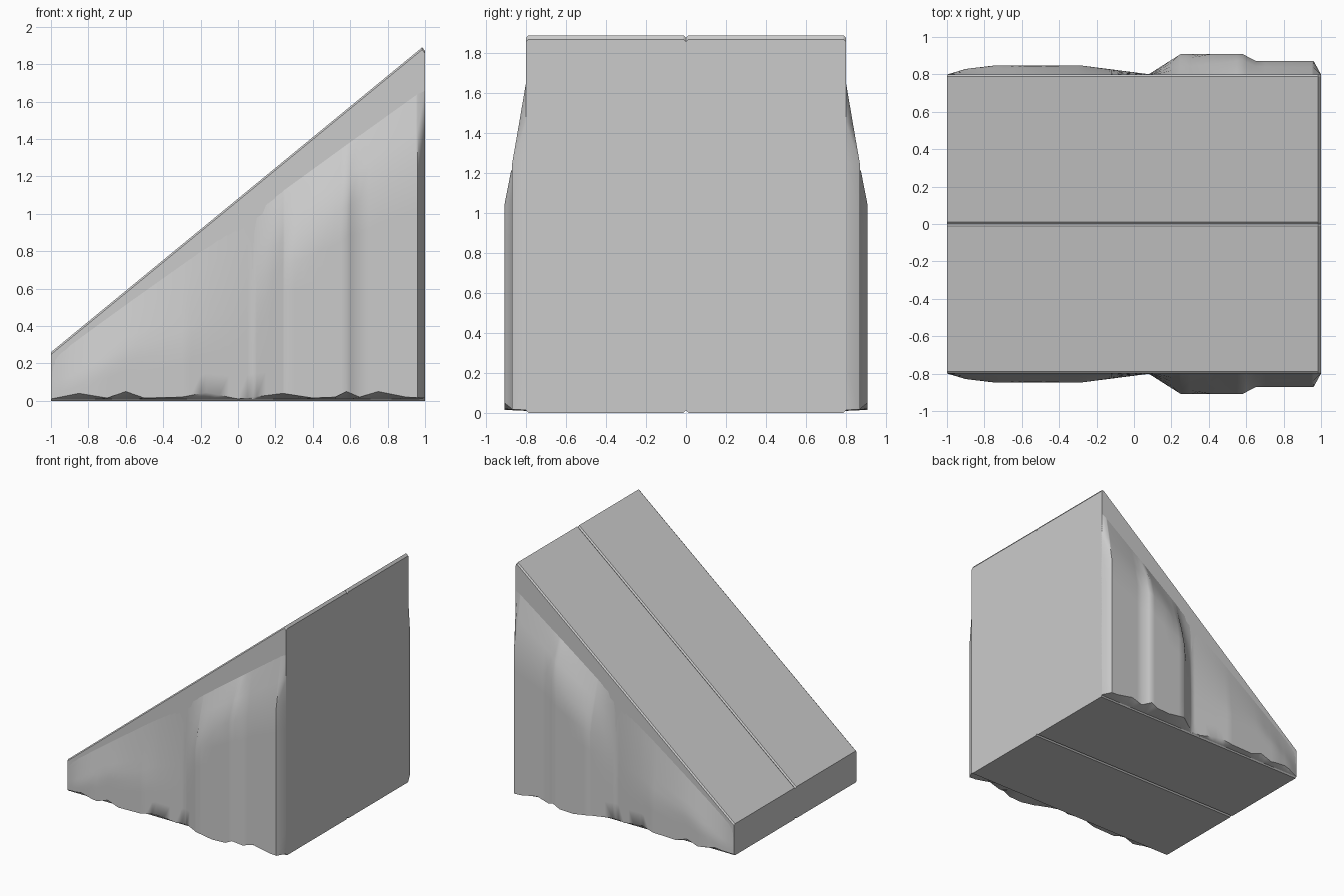
import bpy, bmesh, math

if "Cube" in bpy.data.objects:
    bpy.data.objects.remove(bpy.data.objects["Cube"])


def make_object(name, bm, angle=30):
    bmesh.ops.recalc_face_normals(bm, faces=bm.faces[:])
    mesh = bpy.data.meshes.new(name)
    bm.to_mesh(mesh)
    bm.free()
    ob = bpy.data.objects.new(name, mesh)
    bpy.context.collection.objects.link(ob)
    bpy.ops.object.select_all(action='DESELECT')
    ob.select_set(True)
    bpy.context.view_layer.objects.active = ob
    bpy.ops.object.shade_smooth_by_angle(angle=math.radians(angle))
    return ob


def loft(bm, sections):
    # bridge closed rings of points and cap both ends
    rings = [[bm.verts.new(p) for p in s] for s in sections]
    for a, b in zip(rings, rings[1:]):
        for i in range(len(a)):
            j = (i + 1) % len(a)
            bm.faces.new((a[i], a[j], b[j], b[i]))
    bm.faces.new(rings[0])
    bm.faces.new(rings[-1])


def lerp_table(table, x):
    for (x0, v0), (x1, v1) in zip(table, table[1:]):
        if x <= x1:
            return v0 + (v1 - v0) * (x - x0) / (x1 - x0)
    return table[-1][1]


def ramp_height(x):
    return 0.26 + (x + 1) * 1.63 / 1.985


# Ramp body: wedge profile swept across y, with chamfers and a centre groove
bm = bmesh.new()
C = 0.012
stations = [(-0.8, C), (-0.8 + C, 0), (-C, 0), (0, C), (C, 0), (0.8 - C, 0), (0.8, C)]
loft(bm, [[(-1, y, d), (1, y, d), (1, y, 1.87 - d), (0.985, y, 1.89 - d), (-1, y, 0.26 - d)]
          for y, d in stations])
make_object("ramp_body", bm, 20)

# Packed earth banks on both sides: bulge outline, lower edge, and taper by x
BULGE = [(-1, 0.0), (-0.9, 0.03), (-0.75, 0.048), (-0.28, 0.048), (0.08, 0.002),
         (0.25, 0.11), (0.58, 0.11), (0.65, 0.073), (0.96, 0.073), (1, 0.0)]
LOWER = [(-1, 0.01), (-0.85, 0.04), (-0.7, 0.015), (-0.6, 0.05), (-0.5, 0.015),
         (-0.3, 0.02), (-0.17, 0.045), (0, 0.01), (0.24, 0.04), (0.4, 0.015),
         (0.52, 0.02), (0.58, 0.05), (0.65, 0.02), (0.75, 0.05), (0.9, 0.02), (1, 0.015)]
FULL = [(-1, 0.2), (-0.6, 0.45), (-0.28, 0.35), (0.1, 0.3), (0.25, 0.6), (0.58, 0.73),
        (0.65, 0.70), (0.96, 0.67), (1, 0.67)]
xs = sorted({round(-1 + i * 0.05, 3) for i in range(41)} |
            {x for t in (BULGE, LOWER) for x, _ in t})
bm = bmesh.new()
sections = []
for x in xs:
    h, b, low, full = ramp_height(min(x, 0.985)), lerp_table(BULGE, x), lerp_table(LOWER, x), lerp_table(FULL, x)
    end = 0.88
    pts = [(x, -0.78, 0.01)]
    pts.append((x, -0.799, 0.01))
    for k in range(9):
        t = k / 8
        z = low + (h * end - low) * t
        f = z / h
        fall = 1 if f < full else max(0, (end - f) / (end - full))
        pts.append((x, -0.799 - b * fall, z))
    pts.append((x, -0.78, h * end))
    sections.append(pts)
loft(bm, sections)
banks = make_object("earth_banks", bm, 50)
mirror = banks.modifiers.new("mirror", 'MIRROR')
mirror.use_axis = (False, True, False)
mirror.use_mirror_merge = False
